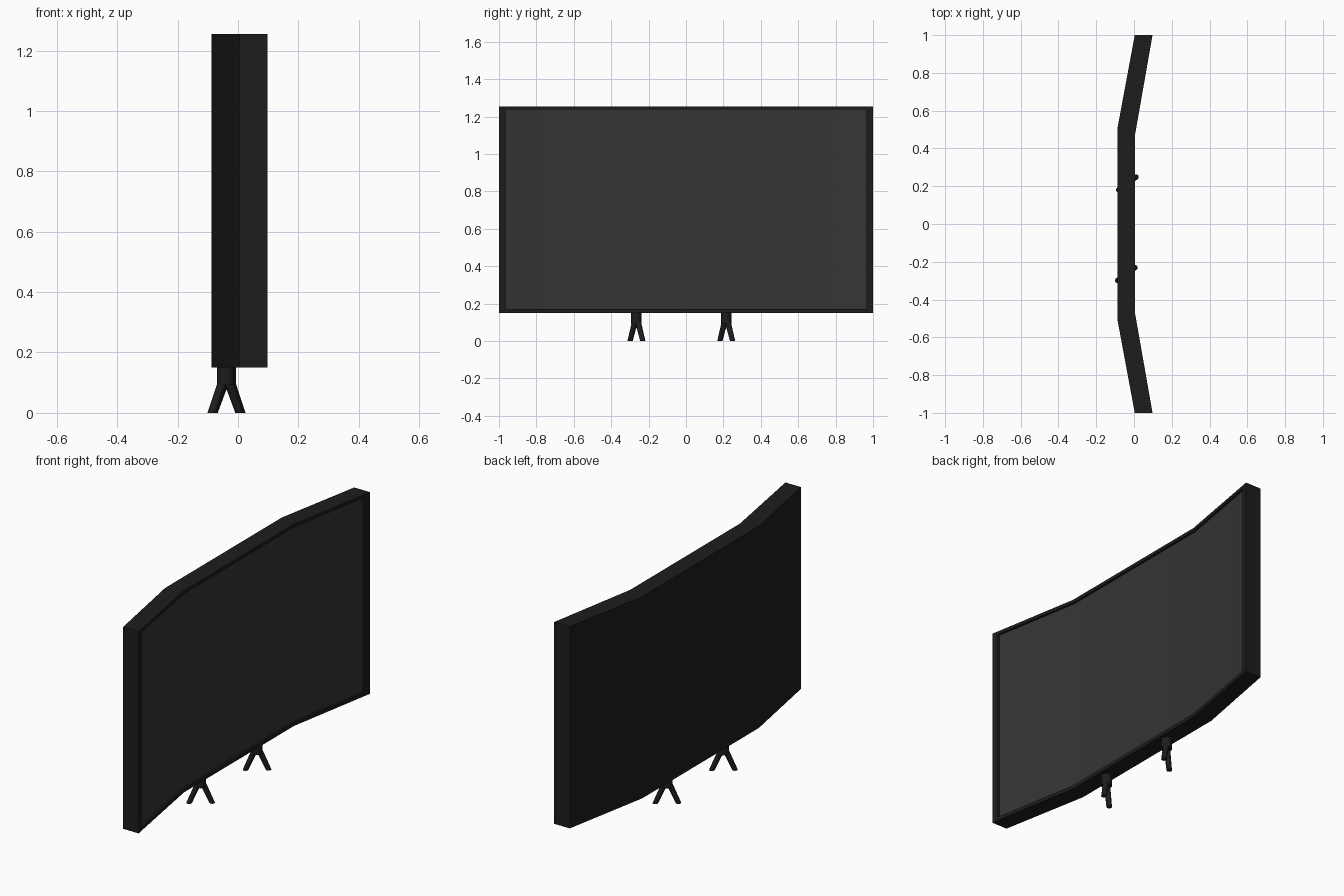
import bpy, bmesh, math

if "Cube" in bpy.data.objects:
    bpy.data.objects.remove(bpy.data.objects["Cube"])


def material(name, v):
    m = bpy.data.materials.new(name)
    m.diffuse_color = (v, v, v, 1)
    m.use_nodes = True
    m.node_tree.nodes["Principled BSDF"].inputs["Base Color"].default_value = m.diffuse_color
    return m


BLACK = material("black_plastic", 0.012)
GLASS = material("dark_glass", 0.035)


def finish(bm, name, mat):
    bmesh.ops.recalc_face_normals(bm, faces=bm.faces)
    me = bpy.data.meshes.new(name)
    bm.to_mesh(me)
    bm.free()
    ob = bpy.data.objects.new(name, me)
    bpy.context.collection.objects.link(ob)
    me.materials.append(mat)
    bpy.ops.object.select_all(action='DESELECT')
    ob.select_set(True)
    bpy.context.view_layer.objects.active = ob
    bpy.ops.object.shade_smooth_by_angle(angle=math.radians(30))
    return ob


def panel_ring(bm, x_mid, x_end, y_bend, y_end, z0, z1):
    """Outline of the bent panel: four stations along the bottom, four back along the top."""
    st = [(x_end, -y_end), (x_mid, -y_bend), (x_mid, y_bend), (x_end, y_end)]
    pts = [(x, y, z0) for x, y in st] + [(x, y, z1) for x, y in reversed(st)]
    return [bm.verts.new(p) for p in pts]


def bridge(bm, a, b):
    n = len(a)
    for i in range(n):
        j = (i + 1) % n
        bm.faces.new((a[i], a[j], b[j], b[i]))


def cap(bm, r):
    for i in range(3):
        bm.faces.new((r[i], r[i + 1], r[6 - i], r[7 - i]))


BACK = (-0.088, 0.004, 0.505, 1.0, 0.15, 1.255)
FRONT = (0.006, 0.098, 0.475, 1.0, 0.15, 1.255)
LIP = (0.006, 0.092, 0.475, 0.965, 0.17, 1.237)
RECESS = (-0.006, 0.08, 0.475, 0.965, 0.17, 1.237)

# Bent housing with raised bezel
bm = bmesh.new()
rings = [panel_ring(bm, *r) for r in (BACK, FRONT, LIP, RECESS)]
for a, b in zip(rings, rings[1:]):
    bridge(bm, a, b)
cap(bm, rings[0])
finish(bm, "housing", BLACK)

# Recessed screen, facing +x
bm = bmesh.new()
cap(bm, panel_ring(bm, *RECESS))
screen = finish(bm, "screen", GLASS)
if screen.data.polygons[1].normal.x < 0:
    screen.data.flip_normals()


def tube(bm, p0, p1, r0, r1, n=16):
    """Tube with level ends between two points."""
    a, b = [[bm.verts.new((p[0] + r * math.cos(2 * math.pi * i / n),
                           p[1] + r * math.sin(2 * math.pi * i / n), p[2]))
             for i in range(n)] for p, r in ((p0, r0), (p1, r1))]
    bridge(bm, a, b)
    bm.faces.new(a)
    bm.faces.new(b)


# Two Y-shaped stands, each a stem splitting into two diagonal feet
for name, cx, cy in (("stand_left", -0.041, -0.265), ("stand_right", -0.035, 0.215)):
    bm = bmesh.new()
    tube(bm, (cx, cy, 0.092), (cx, cy, 0.155), 0.028, 0.028)
    for s in (-1, 1):
        tube(bm, (cx + s * 0.046, cy + s * 0.034, 0),
             (cx + s * 0.011, cy + s * 0.009, 0.1), 0.014, 0.016)
    finish(bm, name, BLACK)
